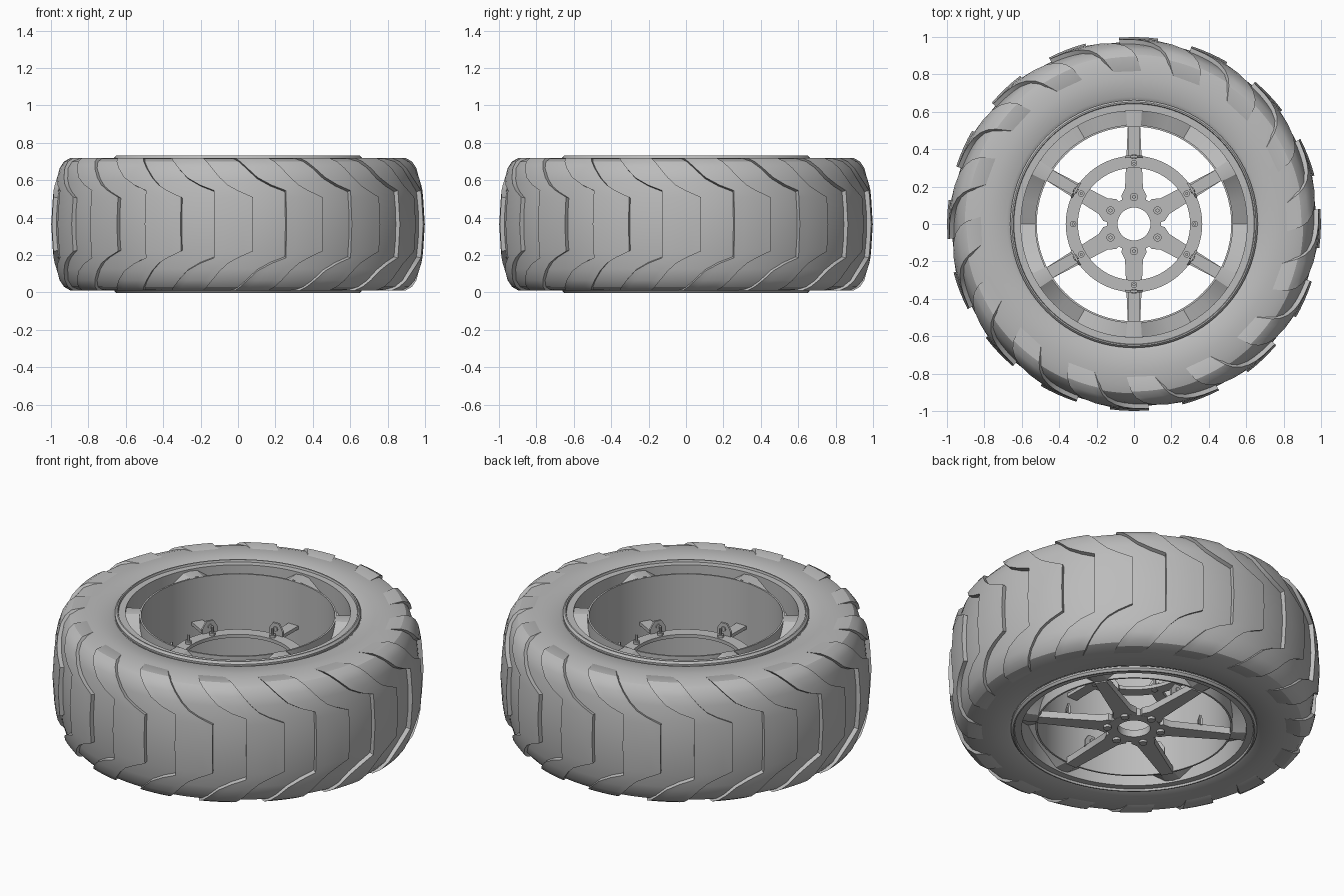
import bpy, bmesh
from math import sin, cos, pi, radians
from mathutils import Matrix

cube = bpy.data.objects.get("Cube")
if cube:
    bpy.data.objects.remove(cube, do_unlink=True)

GREY = (0.5, 0.5, 0.5, 1)
grey = bpy.data.materials.new("grey")
grey.use_nodes = True
grey.diffuse_color = GREY
grey.node_tree.nodes["Principled BSDF"].inputs["Base Color"].default_value = GREY

MID = 0.365      # height of the middle plane
LUGS = 16


def finish(name, bm, angle=30):
    bmesh.ops.remove_doubles(bm, verts=bm.verts, dist=1e-5)
    bmesh.ops.recalc_face_normals(bm, faces=bm.faces)
    mesh = bpy.data.meshes.new(name)
    bm.to_mesh(mesh)
    bm.free()
    mesh.materials.append(grey)
    ob = bpy.data.objects.new(name, mesh)
    bpy.context.collection.objects.link(ob)
    bpy.ops.object.select_all(action="DESELECT")
    ob.select_set(True)
    bpy.context.view_layer.objects.active = ob
    bpy.ops.object.shade_smooth_by_angle(angle=radians(angle))
    return ob


def polar(r, a, z):
    return (r * cos(a), r * sin(a), z)


def skin(bm, rows, wrap_rows=False, wrap_cols=False):
    """Join rows of points into a grid of quads."""
    grid = [[bm.verts.new(p) for p in row] for row in rows]
    n, m = len(grid), len(grid[0])
    for i in range(n if wrap_rows else n - 1):
        for j in range(m if wrap_cols else m - 1):
            k, l = (i + 1) % n, (j + 1) % m
            bm.faces.new((grid[i][j], grid[i][l], grid[k][l], grid[k][j]))
    return grid


def lathe(name, profile, steps=96):
    """Spin a closed (radius, height) profile round the axle."""
    bm = bmesh.new()
    skin(bm, [[polar(r, 2 * pi * j / steps, z) for j in range(steps)]
              for r, z in profile], True, True)
    return finish(name, bm)


def ring(name, r0, r1, z0, z1, steps=96):
    return lathe(name, [(r0, z0), (r1, z0), (r1, z1), (r0, z1)], steps)


def prism(bm, outline, z0, z1, matrix):
    """Extrude a flat outline between two heights."""
    face = bm.faces.new([bm.verts.new(matrix @ Matrix.Translation((x, y, z0)).translation)
                         for x, y in outline])
    new = bmesh.ops.extrude_face_region(bm, geom=[face])["geom"]
    shift = matrix.to_3x3().col[2] * (z1 - z0)
    bmesh.ops.translate(bm, verts=[v for v in new if isinstance(v, bmesh.types.BMVert)],
                        vec=shift)


def disc(r, n):
    return [(r * cos(2 * pi * i / n), r * sin(2 * pi * i / n)) for i in range(n)]


def turn(degrees):
    return Matrix.Rotation(radians(degrees), 4, "Z")


SPOKES = [30 + 60 * i for i in range(6)]

# Tyre carcass: half profile as (radius, height above the middle), mirrored
half = [(0.66, 0.34), (0.68, 0.352), (0.78, 0.355), (0.86, 0.350), (0.905, 0.335),
        (0.935, 0.30), (0.952, 0.24), (0.964, 0.16), (0.972, 0.08)]
carcass = half + [(0.974, 0)] + [(r, -h) for r, h in reversed(half)]
lathe("tyre_carcass", [(r, MID + h) for r, h in carcass], 128)

# Tread lugs: (radius, height, left edge, right edge) from sidewall to middle
lug = [(0.82, 0.353, -0.44, -0.26), (0.895, 0.355, -0.41, -0.21),
       (0.93, 0.335, -0.38, -0.18), (0.955, 0.30, -0.34, -0.145),
       (0.972, 0.25, -0.285, -0.10), (0.981, 0.21, -0.21, -0.055),
       (0.986, 0.18, -0.13, 0.0), (0.990, 0.145, -0.13, 0.08), (0.999, 0, -0.13, 0.08)]
lug += [(r, -h, a, b) for r, h, a, b in reversed(lug[:-1])]
bm = bmesh.new()
for i in range(LUGS):
    base = 2 * pi * i / LUGS - pi / 2
    rows = []
    for r, h, a, b in lug:
        edge = [base + a + (b - a) * t / 4 for t in range(5)]
        foot = (r - 0.05, MID + h * 0.93)
        rows.append([polar(foot[0], edge[0], foot[1])]
                    + [polar(r, e, MID + h) for e in edge]
                    + [polar(foot[0], edge[-1], foot[1])])
    grid = skin(bm, rows)
    bm.faces.new(grid[0])
    bm.faces.new(grid[-1])
finish("tread_lugs", bm, 25)

# Rim: barrel, hidden tyre seat and the two stepped flanges
ring("rim_barrel", 0.52, 0.53, 0.025, 0.705)
ring("rim_seat", 0.605, 0.665, 0.02, 0.71)
for side, s in (("upper", 1), ("lower", -1)):
    lathe(side + "_flange", [(0.605, MID + s * 0.33), (0.605, MID + s * 0.355),
                             (0.642, MID + s * 0.355), (0.645, MID + s * 0.367),
                             (0.652, MID + s * 0.367), (0.662, MID + s * 0.355),
                             (0.662, MID + s * 0.33)])
    # Valley-shaped pockets between the barrel and flange
    bm = bmesh.new()
    for a in SPOKES:
        stops = [(-30, 0.21), (-24, 0.235), (-18, 0.26), (-11, 0.29), (-4, 0.34),
                 (0, 0.345), (4, 0.34), (11, 0.29), (18, 0.26), (24, 0.235), (30, 0.21)]
        skin(bm, [[polar(r, radians(a + d), MID + s * h) for d, h in stops]
                  for r in (0.525, 0.61)])
    finish(side + "_rim_pockets", bm, 15)

# Six tapered spokes round a drilled hub
bm = bmesh.new()
side = [(0.10, 0.055), (0.15, 0.068), (0.19, 0.048), (0.525, 0.033)]
for a in SPOKES:
    prism(bm, [(x, -y) for x, y in side] + side[::-1], 0.015, 0.055, turn(a))
finish("spokes", bm)
ring("hub", 0.088, 0.145, 0.014, 0.056, 48)

# Hub bolts with heads on both sides
bm = bmesh.new()
for a in SPOKES:
    place = turn(a) @ Matrix.Translation((0.145, 0, 0))
    prism(bm, disc(0.022, 12), 0, 0.07, place)
    prism(bm, disc(0.011, 6), 0.07, 0.085, place)
finish("hub_bolts", bm)

# Inner mounting ring with bolts and upright drilled tabs
ring("mounting_ring", 0.30, 0.365, 0.43, 0.45, 64)
bm = bmesh.new()
for a in SPOKES + [0, 180]:
    place = turn(a) @ Matrix.Translation((0.325, 0, 0))
    prism(bm, disc(0.017, 12), 0.425, 0.465, place)
    prism(bm, disc(0.008, 8), 0.465, 0.50, place)
finish("ring_bolts", bm)

bm = bmesh.new()
tab = [(-0.045, 0), (0.045, 0), (0.045, 0.035), (0.02, 0.075), (-0.02, 0.075), (-0.045, 0.035)]
for a in SPOKES:
    for height in (0.05, 0.445):
        place = (turn(a) @ Matrix.Translation((0.36, 0, height))
                 @ Matrix.Rotation(pi / 2, 4, "Z") @ Matrix.Rotation(pi / 2, 4, "X"))
        prism(bm, tab, -0.006, 0.006, place)
        prism(bm, [(x, y + 0.042) for x, y in disc(0.014, 12)], -0.012, 0.012, place)
finish("mounting_tabs", bm)

# Short arms joining the mounting ring to the barrel
bm = bmesh.new()
for a in SPOKES:
    prism(bm, [(0.35, -0.03), (0.525, -0.033), (0.525, 0.033), (0.35, 0.03)],
          0.43, 0.45, turn(a))
finish("ring_arms", bm)
